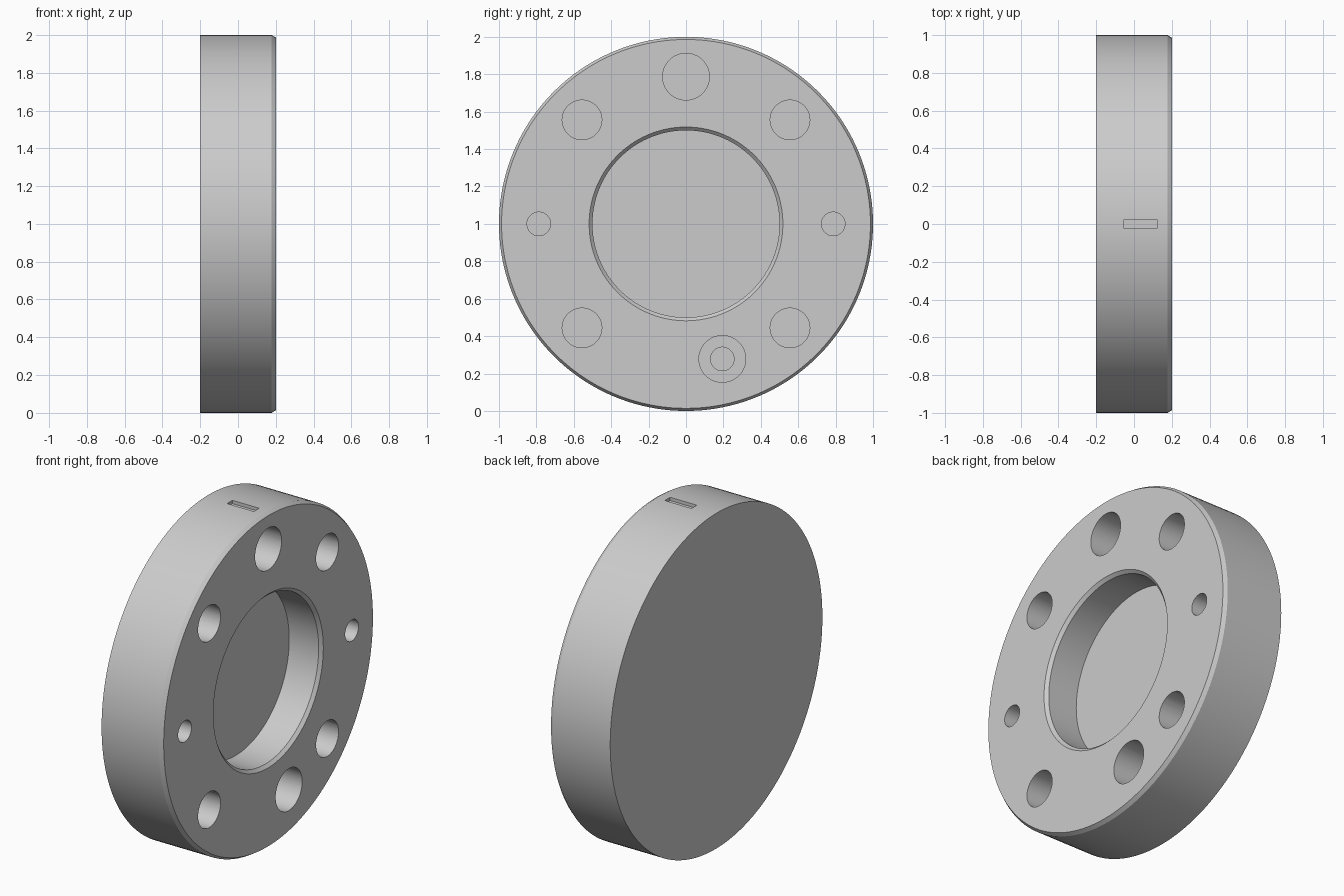
import bpy, bmesh, math
from mathutils import Matrix, Vector

old = bpy.data.objects.get("Cube")
if old:
    bpy.data.objects.remove(old, do_unlink=True)

grey = bpy.data.materials.new("plain grey")
grey.use_nodes = True
colour = (0.6, 0.6, 0.6, 1)
grey.diffuse_color = colour
grey.node_tree.nodes["Principled BSDF"].inputs["Base Color"].default_value = colour

FACE = 0.2          # x of the drilled face
CENTRE = Vector((0, 0, 1))


def make_object(name, bm):
    mesh = bpy.data.meshes.new(name)
    bmesh.ops.recalc_face_normals(bm, faces=bm.faces)
    bm.to_mesh(mesh)
    bm.free()
    mesh.materials.append(grey)
    obj = bpy.data.objects.new(name, mesh)
    bpy.context.collection.objects.link(obj)
    return obj


def lathe(name, profile, steps):
    """Turn (x, radius) points around the x axis."""
    bm = bmesh.new()
    verts = [bm.verts.new((x, 0, r)) for x, r in profile]
    edges = [bm.edges.new(pair) for pair in zip(verts, verts[1:])]
    bmesh.ops.spin(bm, geom=verts + edges, axis=(1, 0, 0), cent=(0, 0, 0),
                   steps=steps, angle=math.tau)
    bmesh.ops.remove_doubles(bm, verts=bm.verts, dist=0.0001)
    bmesh.ops.translate(bm, verts=bm.verts, vec=CENTRE)
    return make_object(name, bm)


def hole_cutter(y, z, radius, depth):
    bm = bmesh.new()
    length = depth + 0.1
    bmesh.ops.create_cone(
        bm, cap_ends=True, segments=48, radius1=radius, radius2=radius, depth=length,
        matrix=Matrix.Translation((FACE - depth + length / 2, y, z))
        @ Matrix.Rotation(math.pi / 2, 4, "Y"))
    return make_object("hole_cutter", bm)


def slot_cutter():
    bm = bmesh.new()
    bmesh.ops.create_cube(bm, size=1, matrix=Matrix.Translation((0.034, 0, 2.03))
                          @ Matrix.Diagonal((0.176, 0.05, 0.1, 1)))
    return make_object("slot_cutter", bm)


# Disc with chamfered rim and a chamfered round recess
disc = lathe("flange_disc", [
    (-0.2, 0), (-0.2, 1), (FACE - 0.022, 1), (FACE, 0.986),
    (FACE, 0.518), (FACE - 0.018, 0.5), (-0.012, 0.5), (-0.012, 0)], 160)

# Bolt holes, dowel holes, the large top hole and the stepped lower hole
cutters = [slot_cutter(), hole_cutter(0, 1.787, 0.125, 0.27),
           hole_cutter(0.194, 0.278, 0.125, 0.25),
           hole_cutter(0.194, 0.278, 0.063, 0.32)]
for side in (-1, 1):
    cutters.append(hole_cutter(side * 0.787, 1, 0.063, 0.25))
    for up in (-1, 1):
        cutters.append(hole_cutter(side * 0.556, 1 + up * 0.556, 0.106, 0.27))

bpy.ops.object.select_all(action="DESELECT")
bpy.context.view_layer.objects.active = disc
disc.select_set(True)
for cutter in cutters:
    cutter.hide_render = True
    mod = disc.modifiers.new("cut", "BOOLEAN")
    mod.operation = "DIFFERENCE"
    mod.solver = "EXACT"
    mod.object = cutter
    bpy.ops.object.modifier_apply(modifier=mod.name)
    bpy.data.objects.remove(cutter, do_unlink=True)

bpy.ops.object.shade_smooth_by_angle(angle=math.radians(25))
